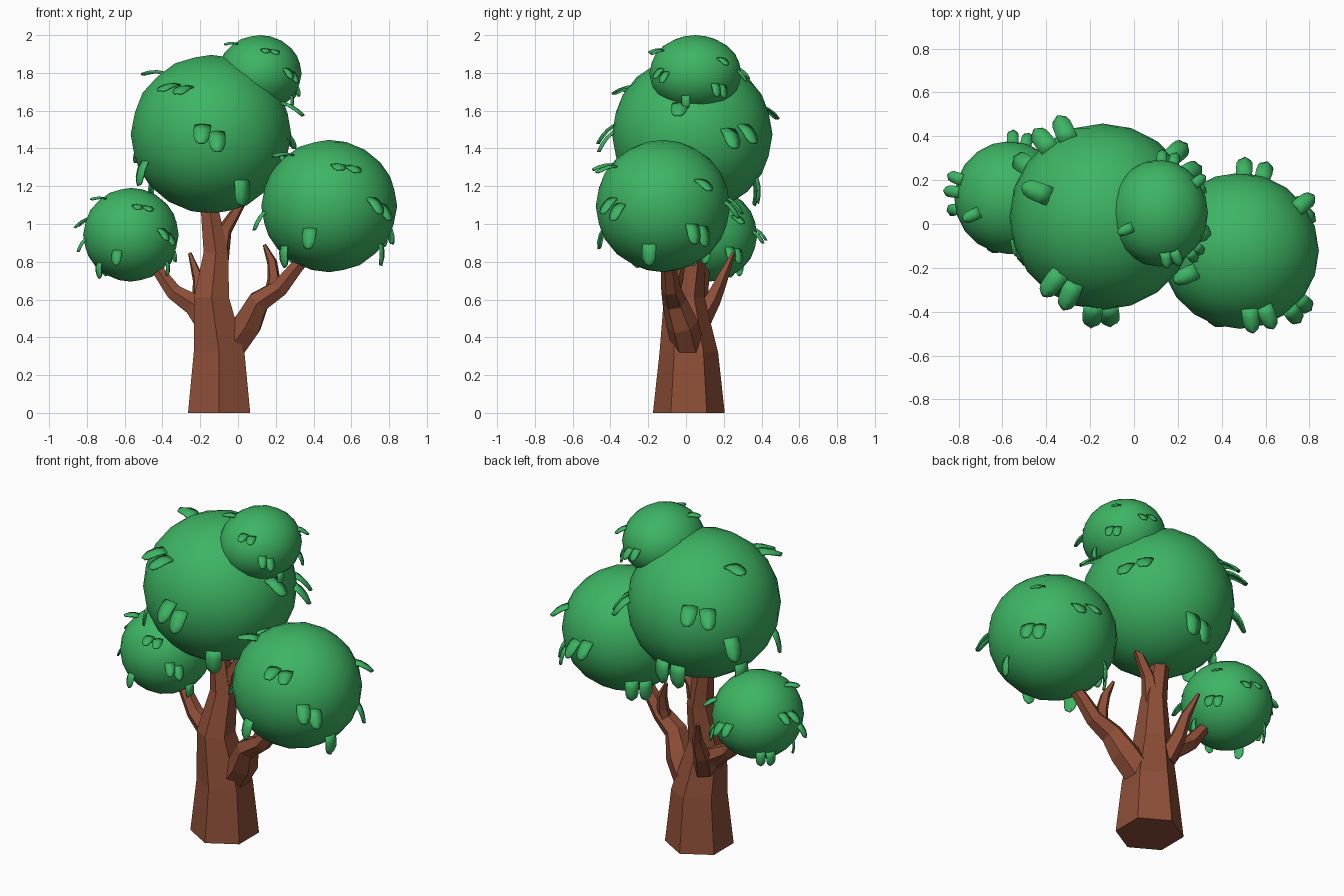
import bpy, bmesh, math
from mathutils import Vector

if "Cube" in bpy.data.objects:
    bpy.data.objects.remove(bpy.data.objects["Cube"])


def material(name, rgb):
    m = bpy.data.materials.new(name)
    m.diffuse_color = (*rgb, 1)
    m.use_nodes = True
    m.node_tree.nodes["Principled BSDF"].inputs["Base Color"].default_value = m.diffuse_color
    return m


bark = material("bark_brown", (0.27, 0.078, 0.039))
green = material("leaf_green", (0.047, 0.46, 0.125))


def finish(bm, name, mat, smooth):
    bmesh.ops.recalc_face_normals(bm, faces=bm.faces)
    for f in bm.faces:
        f.smooth = smooth
    me = bpy.data.meshes.new(name)
    bm.to_mesh(me)
    bm.free()
    me.materials.append(mat)
    ob = bpy.data.objects.new(name, me)
    bpy.context.collection.objects.link(ob)
    return ob


def limb(name, path, sides=6, upright=False):
    """Loft a tapering polygonal limb along (x, y, z, radius) points."""
    bm = bmesh.new()
    pts = [Vector(p[:3]) for p in path]
    rings = []
    for i, p in enumerate(pts):
        t = pts[min(i + 1, len(pts) - 1)] - pts[max(i - 1, 0)]
        t = Vector((0, 0, 1)) if upright else t.normalized()
        v = Vector((0, 1, 0))
        v = (v - t * v.dot(t)).normalized()
        u = v.cross(t)
        ring = []
        for k in range(sides):
            a = 2 * math.pi * k / sides
            ring.append(bm.verts.new(p + path[i][3] * (v * math.cos(a) + u * math.sin(a))))
        rings.append(ring)
    for a, b in zip(rings, rings[1:]):
        for k in range(sides):
            j = (k + 1) % sides
            bm.faces.new((a[k], a[j], b[j], b[k]))
    bm.faces.new(rings[0])
    bm.faces.new(rings[-1])
    return finish(bm, name, bark, False)


# Trunk and branches
limb("trunk", [(-.10, .015, 0, .19), (-.10, .015, .32, .155), (-.14, -.01, .61, .107),
               (-.117, .03, .85, .075), (-.16, .04, 1.15, .048)], upright=True)
limb("trunk_twig", [(-.10, .03, .82, .055), (-.07, .04, .97, .04), (.03, .05, 1.13, .022)], 5)
limb("right_branch", [(-.06, .02, .32, .09), (.05, -.02, .47, .085), (.11, -.06, .59, .066),
                      (.22, -.08, .66, .052), (.30, -.09, .76, .042), (.42, -.11, .9, .03)])
limb("right_twig", [(.17, -.07, .62, .035), (.19, -.05, .71, .036), (.18, -.03, .80, .028),
                    (.14, -.01, .89, .01)], 5)
limb("left_branch", [(-.14, .03, .46, .085), (-.23, .05, .57, .065), (-.34, .07, .64, .048),
                     (-.42, .09, .75, .036), (-.47, .10, .84, .028)])
limb("left_twig", [(-.17, .07, .48, .06), (-.20, .14, .60, .046), (-.21, .19, .71, .032),
                   (-.255, .25, .845, .01)], 5)

# Leaf directions shared by every crown: azimuth, elevation in degrees
LEAVES = [(-81, 40), (-67, 38), (-50, 7), (-40, 2), (-108, -20), (27, -16), (38, -18),
          (37, 24), (87, 7), (73, 4), (205, 52), (160, 22), (174, 20), (130, -34),
          (146, -36), (-150, -38), (-168, -5), (-15, -36)]


def crown(name, centre, size, turn):
    """Smooth ball with tongue-shaped leaves flaring off its surface."""
    bm = bmesh.new()
    bmesh.ops.create_icosphere(bm, subdivisions=3, radius=1.0)
    c, s = Vector(centre), Vector(size)
    for v in bm.verts:
        v.co = c + v.co * s
    finish(bm, name, green, True)

    bm = bmesh.new()
    r = sum(size) / 3
    for az, el in LEAVES:
        az, el = math.radians(az + turn), math.radians(el)
        out = Vector((math.cos(az) * math.cos(el), math.sin(az) * math.cos(el), math.sin(el)))
        side = Vector((-math.sin(az), math.cos(az), 0))
        down = side.cross(out)
        if down.z > 0:
            down = -down
        p = c + out * s * 0.965
        prev = None
        # length step, half width, flare angle away from the surface
        for step, w, flare in [(0, .10, 0), (.11, .105, 48), (.11, .10, 34), (.07, .075, 24),
                               (.035, .035, 20)]:
            f = math.radians(flare)
            p = p + r * step * (down * math.cos(f) + out * math.sin(f))
            row = [bm.verts.new(p + side * r * w * q + out * r * .025 * (1 - abs(q)))
                   for q in (-1, 0, 1)]
            if prev:
                for k in range(2):
                    bm.faces.new((prev[k], prev[k + 1], row[k + 1], row[k]))
            prev = row
    ob = finish(bm, name + "_leaves", green, True)
    mod = ob.modifiers.new("thickness", "SOLIDIFY")
    mod.thickness = 0.008
    mod.offset = 0


# Foliage crowns
crown("main_crown", (-.143, .033, 1.475), (.425, .425, .42), -46)
crown("top_crown", (.115, .05, 1.797), (.222, .244, .203), 0)
crown("right_crown", (.483, -.122, 1.095), (.36, .356, .35), 0)
crown("left_crown", (-.567, .12, .943), (.253, .258, .248), 0)
